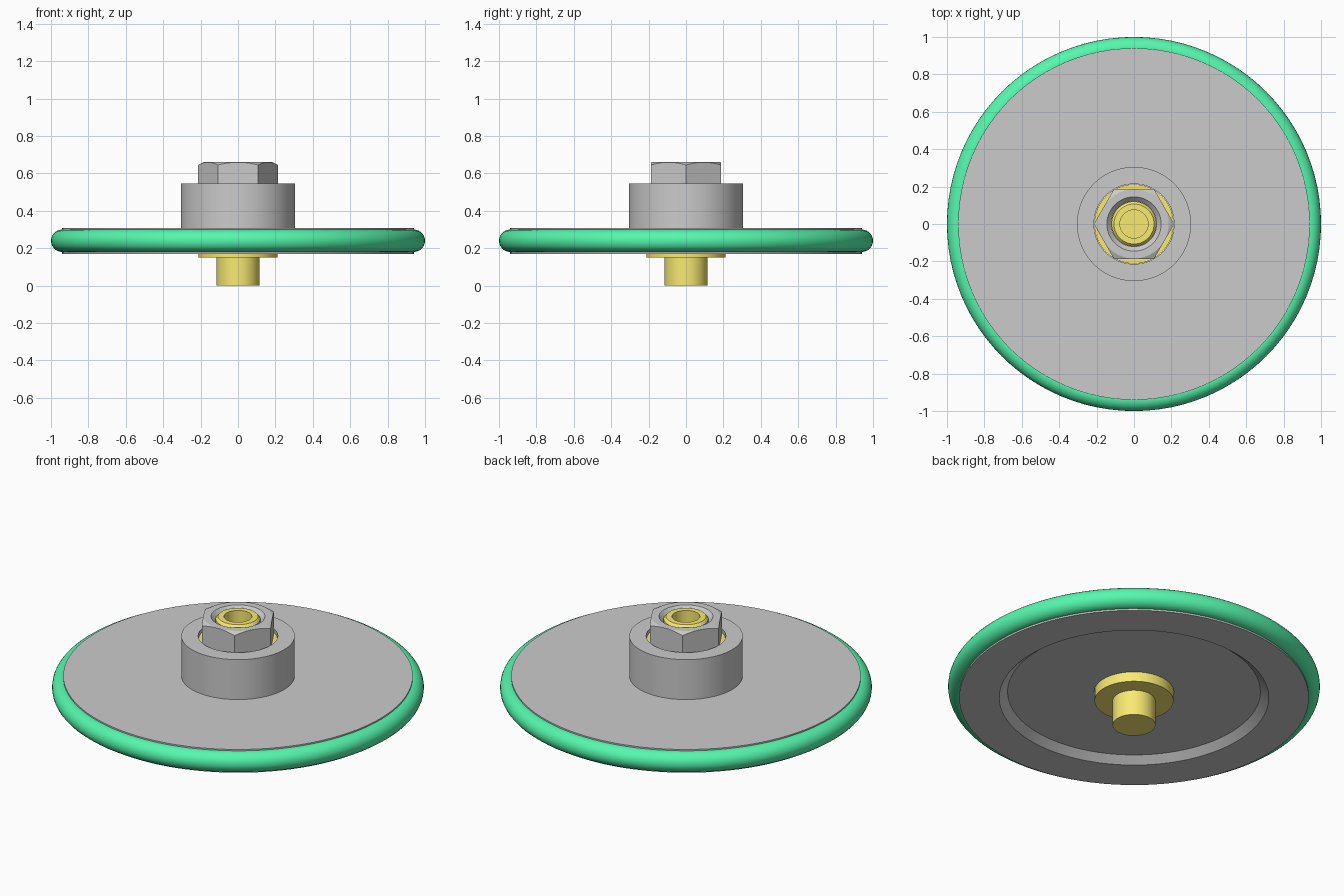
import bpy, bmesh
from math import pi, sin, cos, radians

if "Cube" in bpy.data.objects:
    bpy.data.objects.remove(bpy.data.objects["Cube"])


def material(name, colour):
    m = bpy.data.materials.new(name)
    m.diffuse_color = colour
    m.use_nodes = True
    m.node_tree.nodes["Principled BSDF"].inputs["Base Color"].default_value = m.diffuse_color
    return m


def loft(name, ring_functions, segments=96, closed=False, mat=None):
    """Skin rings around z; each ring function maps an angle to (radius, z)."""
    bm = bmesh.new()
    rings = []
    for f in ring_functions:
        ring = []
        for i in range(segments):
            a = 2 * pi * i / segments
            r, z = f(a)
            ring.append(bm.verts.new((r * cos(a), r * sin(a), z)))
        rings.append(ring)
    pairs = list(zip(rings, rings[1:]))
    if closed:
        pairs.append((rings[-1], rings[0]))
    for lo, hi in pairs:
        for i in range(segments):
            j = (i + 1) % segments
            bm.faces.new((lo[i], lo[j], hi[j], hi[i]))
    bmesh.ops.remove_doubles(bm, verts=bm.verts, dist=1e-5)
    bmesh.ops.recalc_face_normals(bm, faces=bm.faces)
    mesh = bpy.data.meshes.new(name)
    bm.to_mesh(mesh)
    bm.free()
    for p in mesh.polygons:
        p.use_smooth = True
    mesh.set_sharp_from_angle(angle=radians(25))
    ob = bpy.data.objects.new(name, mesh)
    bpy.context.collection.objects.link(ob)
    if mat:
        mesh.materials.append(mat)
    return ob


def lathe(name, profile, **kw):
    return loft(name, [lambda a, p=p: p for p in profile], **kw)


green = material("green_rubber", (0.09, 0.93, 0.42, 1))
gold = material("brass", (0.95, 0.82, 0.17, 1))

RIM, TYRE, MID = 0.94, 0.06, 0.24
BORE = 0.214

# Wheel disc with rim groove, hub boss and shallow dish underneath
groove = [(RIM - TYRE * sin(pi * i / 12), MID - TYRE * cos(pi * i / 12))
          for i in range(13)]
lathe("wheel_disc",
      [(BORE, 0.207), (0.68, 0.207), (0.725, 0.17), (RIM, 0.17)] + groove +
      [(RIM, 0.308), (0.305, 0.308), (0.305, 0.545), (BORE, 0.545)],
      closed=True)

# Rubber ring in the groove
lathe("tyre_ring",
      [(RIM + TYRE * cos(2 * pi * i / 24), MID + TYRE * sin(2 * pi * i / 24))
       for i in range(24)], closed=True, mat=green)

# Brass spindle: lower stub, bushing body, upper stub with a blind hole
lathe("spindle",
      [(0, 0), (0.115, 0), (0.115, 0.15), (0.212, 0.15), (0.212, 0.525),
       (0.12, 0.525), (0.12, 0.645), (0.107, 0.66), (0.075, 0.66),
       (0.075, 0.52), (0, 0.52)], mat=gold)

# Hexagonal nut with chamfered corners and countersunk hole
FLAT, NUT_LOW, NUT_TOP = 0.186, 0.525, 0.66


def hex_radius(a):
    return FLAT / cos(a % (pi / 3) - pi / 6)


loft("hex_nut", [
    lambda a: (0.121, NUT_LOW),
    lambda a: (hex_radius(a), NUT_LOW),
    lambda a: (hex_radius(a), NUT_TOP - 0.5 * (hex_radius(a) - FLAT + 0.001)),
    lambda a: (FLAT - 0.001, NUT_TOP),
    lambda a: (0.145, NUT_TOP),
    lambda a: (0.121, NUT_TOP - 0.025),
], closed=True)
